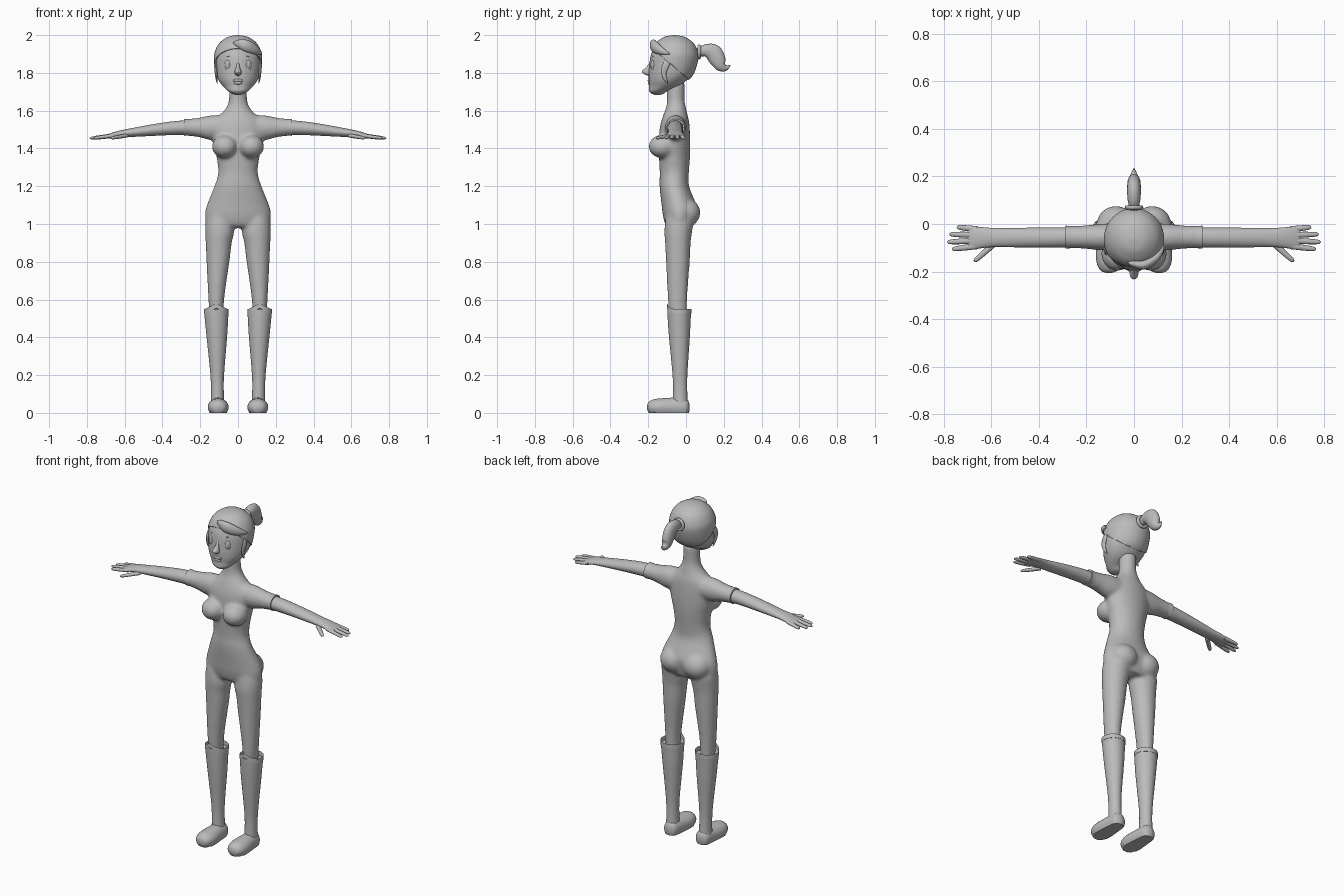
import bpy, bmesh, math
from mathutils import Vector, Matrix

grey = bpy.data.materials.new("plain_grey")
grey.diffuse_color = (0.5, 0.5, 0.5, 1)
X, Y, Z = Vector((1, 0, 0)), Vector((0, 1, 0)), Vector((0, 0, 1))


def spline(a, b, c, d, t):
    return [0.5 * (2*q + (r-p)*t + (2*p-5*q+4*r-s)*t*t + (3*q-p-3*r+s)*t**3)
            for p, q, r, s in zip(a, b, c, d)]


def loft(bm, secs, side, axis=None, n=24, sub=4, flip=1):
    """Skin smooth elliptical sections (x, y, z, radius along side, other radius)."""
    fine = []
    for i in range(len(secs) - 1):
        p = [secs[max(i-1, 0)], secs[i], secs[i+1], secs[min(i+2, len(secs)-1)]]
        fine += [spline(*p, k / sub) for k in range(sub)]
    fine.append(list(secs[-1]))
    rings = []
    for i, s in enumerate(fine):
        a, b = fine[max(i-1, 0)], fine[min(i+1, len(fine)-1)]
        t = axis or (Vector(b[:3]) - Vector(a[:3])).normalized()
        u = (side - t * side.dot(t)).normalized()
        v = t.cross(u)
        ring = []
        for k in range(n):
            w = 2 * math.pi * k / n
            co = Vector(s[:3]) + u*max(s[3], .001)*math.cos(w) + v*max(s[4], .001)*math.sin(w)
            co.x *= flip
            ring.append(bm.verts.new(co))
        rings.append(ring)
    for r, q in zip(rings, rings[1:]):
        for k in range(n):
            bm.faces.new((r[k], r[(k+1) % n], q[(k+1) % n], q[k]))
    bm.faces.new(rings[0])
    bm.faces.new(rings[-1])


def ball(bm, c, r, rot=0):
    m = Matrix.Translation(c) @ Matrix.Rotation(rot, 4, 'Z') @ Matrix.Diagonal((*r, 1))
    bmesh.ops.create_uvsphere(bm, u_segments=24, v_segments=14, radius=1, matrix=m)


def finish(bm, name, mirror=False, angle=45):
    bmesh.ops.recalc_face_normals(bm, faces=bm.faces)
    me = bpy.data.meshes.new(name)
    bm.to_mesh(me)
    bm.free()
    me.shade_smooth()
    me.set_sharp_from_angle(angle=math.radians(angle))
    me.materials.append(grey)
    ob = bpy.data.objects.new(name, me)
    bpy.context.collection.objects.link(ob)
    if mirror:
        ob.modifiers.new("mirror", 'MIRROR').use_mirror_merge = False
    return ob


def part(name, secs, side, axis=None, mirror=False, **kw):
    bm = bmesh.new()
    loft(bm, secs, side, axis, **kw)
    return finish(bm, name, mirror)


# Body: torso, bust, hips, legs and sleeves fused into one soft skin
bm = bmesh.new()
torso = [(.98, -.03, .13, .06), (1.0, -.035, .168, .075), (1.05, -.035, .175, .088),
         (1.1, -.037, .165, .092), (1.2, -.062, .125, .078), (1.27, -.062, .105, .077),
         (1.35, -.061, .113, .082), (1.42, -.06, .13, .083), (1.5, -.06, .14, .08),
         (1.55, -.057, .125, .072), (1.59, -.055, .083, .06), (1.62, -.053, .06, .052),
         (1.66, -.054, .048, .046), (1.75, -.055, .047, .048)]
loft(bm, [(0, y, z, a, b) for z, y, a, b in torso], X, Z, n=40)
leg = [(1.06, .09, -.035, .07, .07), (1.0, .096, -.037, .076, .075), (.95, .097, -.042, .076, .073),
       (.9, .102, -.043, .069, .068), (.8, .106, -.043, .061, .063), (.6, .115, -.045, .042, .051),
       (.45, .112, -.04, .036, .045)]
sleeve = [(.04, -.055, 1.512, .06, .06), (.14, -.055, 1.51, .056, .066),
          (.21, -.055, 1.511, .049, .051), (.285, -.055, 1.512, .046, .043)]
for s in (1, -1):
    loft(bm, [(x, y, z, a, b) for z, x, y, a, b in leg], X, Z, flip=s)
    loft(bm, sleeve, Y, X, flip=s)
    ball(bm, (s*.07, -.125, 1.41), (.068, .073, .062))
    ball(bm, (s*.076, .002, 1.06), (.08, .074, .075))
body = finish(bm, "body")
rm = body.modifiers.new("fuse", 'REMESH')
rm.mode, rm.voxel_size, rm.use_smooth_shade = 'VOXEL', .009, True
sm = body.modifiers.new("soften", 'SMOOTH')
sm.factor, sm.iterations = .5, 10

# Sleeve cuffs and forearms
part("sleeve_cuff", [(.255, -.055, 1.512, .046, .043), (.287, -.055, 1.512, .048, .045)],
     Y, X, True)
part("forearm", [(.25, -.056, 1.511, .042, .039), (.35, -.057, 1.507, .042, .036),
                 (.48, -.057, 1.494, .041, .029), (.58, -.057, 1.482, .04, .022),
                 (.63, -.057, 1.476, .043, .018), (.67, -.058, 1.468, .048, .014),
                 (.69, -.058, 1.464, .047, .011), (.7, -.058, 1.463, .04, .006)], Y, X, True)

# Fingers and thumb: (base x, base y, tip x, tip y)
bm = bmesh.new()
for x0, y0, x1, y1 in ((.66, -.022, .745, -.013), (.67, -.046, .776, -.043),
                       (.67, -.07, .785, -.076), (.66, -.093, .765, -.106),
                       (.59, -.085, .672, -.158)):
    secs = [(x0+(x1-x0)*t, y0+(y1-y0)*t, 1.468-.014*t, r, r*.8)
            for t, r in ((0, .013), (.5, .012), (.85, .01), (.97, .006), (1, .001))]
    loft(bm, secs, Y, n=12, sub=3)
finish(bm, "fingers", True)

# Boot shafts with a raised front rim and a hollow top
bm = bmesh.new()
shaft = [(.05, .108, -.03, .037, .04), (.1, .109, -.031, .034, .038), (.2, .11, -.032, .036, .039),
         (.4, .112, -.035, .054, .055), (.5, .114, -.036, .062, .061), (.55, .115, -.036, .066, .064)]
loft(bm, [(x, y, z, a, b) for z, x, y, a, b in shaft], X, Z, n=32)
bm.faces.ensure_lookup_table()
top = bm.faces[-1]
bmesh.ops.inset_individual(bm, faces=[top], thickness=.009)
for v in bm.verts:
    if v.co.z > .54:
        v.co.z += .03 * max(0, 1 - abs(v.co.x - .115) / .06) * (v.co.y < -.036)
for v in top.verts:
    v.co.z -= .025
finish(bm, "boot_shaft", True)

# Feet with flat soles
bm = bmesh.new()
foot = [(-.206, .008, .01), (-.197, .034, .028), (-.17, .05, .042), (-.13, .055, .047),
        (-.06, .048, .051), (-.01, .042, .05), (.01, .032, .038), (.019, .01, .015)]
loft(bm, [(.105, y, .03, a, b) for y, a, b in foot], X, Y, n=32)
for v in bm.verts:
    v.co.z = 0 if v.co.z < .006 else v.co.z
finish(bm, "boot_foot", True)

# Head
skull = [(1.684, -.15, .014, .015), (1.69, -.15, .032, .033), (1.705, -.146, .055, .05),
         (1.73, -.115, .08, .08), (1.76, -.097, .102, .1), (1.8, -.08, .115, .117),
         (1.87, -.066, .121, .125), (1.91, -.062, .117, .119), (1.95, -.061, .097, .1),
         (1.975, -.061, .069, .07), (1.988, -.061, .042, .043), (1.994, -.061, .004, .004)]
head_secs = [(0, y, z, a, b) for z, y, a, b in skull]
part("head", head_secs, X, Z, n=40)

# Hair cap: the part of the skull above a sloping hairline
bm = bmesh.new()
loft(bm, head_secs, X, Z, n=40)
bmesh.ops.bisect_plane(bm, geom=bm.verts[:] + bm.edges[:] + bm.faces[:],
                       plane_co=(0, .03, 1.75), plane_no=(0, .2, .23), clear_inner=True)
hair = finish(bm, "hair_cap")
so = hair.modifiers.new("thickness", 'SOLIDIFY')
so.thickness, so.offset = .006, 1

# Fringe, side locks, ponytail and its tie
part("fringe", [(-.025, -.16, 1.958, .003, .003), (-.005, -.167, 1.957, .018, .013),
                (.04, -.172, 1.945, .031, .02), (.085, -.148, 1.925, .026, .018),
                (.112, -.115, 1.91, .014, .012), (.125, -.085, 1.9, .002, .002)], Z)
part("side_lock", [(.113, -.09, 1.875, .004, .01), (.119, -.107, 1.84, .007, .018),
                   (.116, -.118, 1.8, .007, .014), (.113, -.108, 1.765, .005, .008),
                   (.11, -.095, 1.745, .001, .001)], X, mirror=True, n=12)
part("ponytail", [(0, .05, 1.908, .02, .02), (0, .075, 1.911, .022, .024),
                  (0, .105, 1.918, .027, .034), (0, .143, 1.907, .029, .046),
                  (0, .167, 1.87, .028, .043), (0, .185, 1.838, .024, .031),
                  (0, .21, 1.827, .014, .017), (0, .235, 1.84, .001, .002)], X)
bm = bmesh.new()
for i in range(24):
    for j in range(10):
        a, b = 2*math.pi*i/24, 2*math.pi*j/10
        r = .03 + .009*math.cos(b)
        bm.verts.new((r*math.cos(a), .07 + .009*math.sin(b), 1.911 + r*math.sin(a)))
bm.verts.ensure_lookup_table()
for i in range(24):
    for j in range(10):
        p, q, k = i*10, (i+1) % 24*10, (j+1) % 10
        bm.faces.new([bm.verts[m] for m in (p+j, q+j, q+k, p+k)])
finish(bm, "hair_tie")

# Face: nose, eyes, brows and lips
part("nose", [(0, -.186, 1.855, .006, .006), (0, -.198, 1.83, .01, .014),
              (0, -.209, 1.808, .018, .024), (0, -.203, 1.793, .016, .017),
              (0, -.195, 1.784, .004, .004)], X, Z, n=16)
bm = bmesh.new()
ball(bm, (.055, -.176, 1.84), (.017, .009, .028), .4)
ball(bm, (.055, -.181, 1.838), (.009, .008, .016), .4)
finish(bm, "eye", True)
part("brow", [(.025, -.181, 1.878, .001, .001), (.05, -.174, 1.888, .004, .004),
              (.085, -.152, 1.875, .001, .001)], Z, mirror=True, n=8)
bm = bmesh.new()
ball(bm, (0, -.194, 1.76), (.028, .009, .008))
ball(bm, (0, -.192, 1.747), (.022, .01, .009))
finish(bm, "lips")
